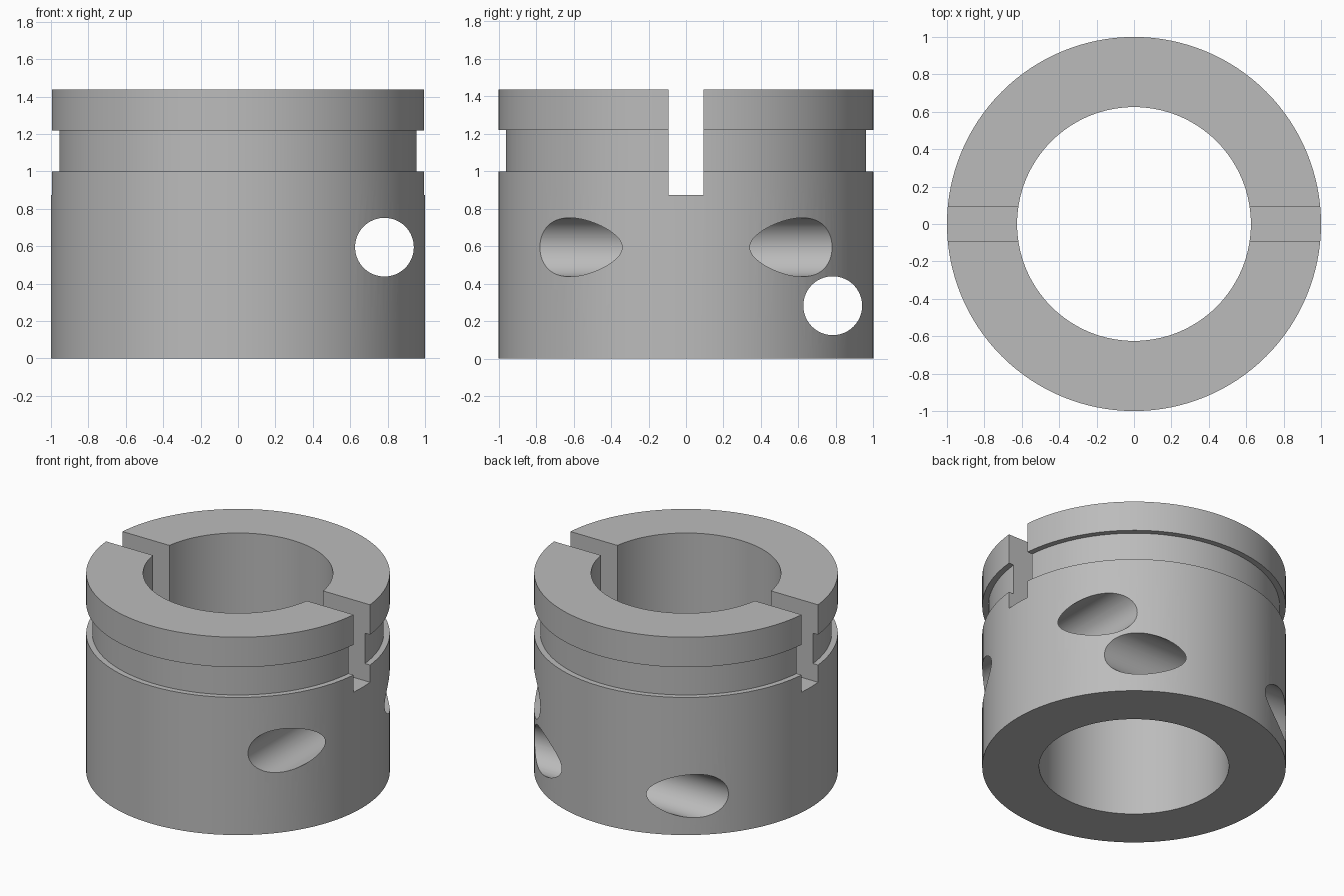
import bpy
import bmesh
from math import radians
from mathutils import Matrix

if "Cube" in bpy.data.objects:
    bpy.data.objects.remove(bpy.data.objects["Cube"], do_unlink=True)

# Material
steel = bpy.data.materials.new("plain_grey")
steel.use_nodes = True
grey = (0.5, 0.5, 0.5, 1)
steel.diffuse_color = grey
steel.node_tree.nodes["Principled BSDF"].inputs["Base Color"].default_value = grey


def make_object(name, bm):
    bmesh.ops.recalc_face_normals(bm, faces=bm.faces)
    mesh = bpy.data.meshes.new(name)
    bm.to_mesh(mesh)
    bm.free()
    mesh.materials.append(steel)
    obj = bpy.data.objects.new(name, mesh)
    bpy.context.collection.objects.link(obj)
    return obj


def lathe(name, profile, steps):
    """Closed (radius, z) outline turned about the z axis."""
    bm = bmesh.new()
    rings = []
    for i in range(steps):
        turn = Matrix.Rotation(radians(360 * i / steps), 3, 'Z')
        rings.append([bm.verts.new(turn @ Matrix.Identity(3).col[0] * r
                                   + Matrix.Identity(3).col[2] * z) for r, z in profile])
    count = len(profile)
    for i, ring in enumerate(rings):
        after = rings[(i + 1) % steps]
        for j in range(count):
            k = (j + 1) % count
            bm.faces.new((ring[j], after[j], after[k], ring[k]))
    return make_object(name, bm)


def hole_cutter(name, location, axis):
    bm = bmesh.new()
    matrix = Matrix.Translation(location) @ Matrix.Rotation(radians(90), 4, axis)
    bmesh.ops.create_cone(bm, cap_ends=True, segments=64, radius1=HOLE, radius2=HOLE,
                          depth=3, matrix=matrix)
    return make_object(name, bm)


def slot_cutter(name, width, bottom):
    bm = bmesh.new()
    bmesh.ops.create_cube(bm, size=1, matrix=Matrix.Translation((0, 0, bottom + 0.5))
                          @ Matrix.Diagonal((3, width, 1, 1)))
    return make_object(name, bm)


# Thick ring with a shallow outer groove
HEIGHT, BORE, HOLE = 1.438, 0.625, 0.157
collar = lathe("grooved_collar", [
    (BORE, 0), (1, 0), (1, 1.0), (0.96, 1.0), (0.96, 1.22),
    (1, 1.22), (1, HEIGHT), (BORE, HEIGHT)], 128)

# Top slot and two crossing side holes
cutters = [
    slot_cutter("slot_cutter", 0.188, 0.875),
    hole_cutter("upper_hole_cutter", (0.783, 0, 0.595), 'X'),
    hole_cutter("lower_hole_cutter", (0, 0.783, 0.283), 'Y'),
]
bpy.context.view_layer.objects.active = collar
for cutter in cutters:
    cut = collar.modifiers.new(cutter.name, 'BOOLEAN')
    cut.operation = 'DIFFERENCE'
    cut.solver = 'EXACT'
    cut.object = cutter
    bpy.ops.object.modifier_apply(modifier=cut.name)
for cutter in cutters:
    bpy.data.objects.remove(cutter, do_unlink=True)

# Smooth curved walls, crisp edges
bpy.ops.object.select_all(action='DESELECT')
collar.select_set(True)
bpy.ops.object.shade_smooth_by_angle(angle=radians(30))
